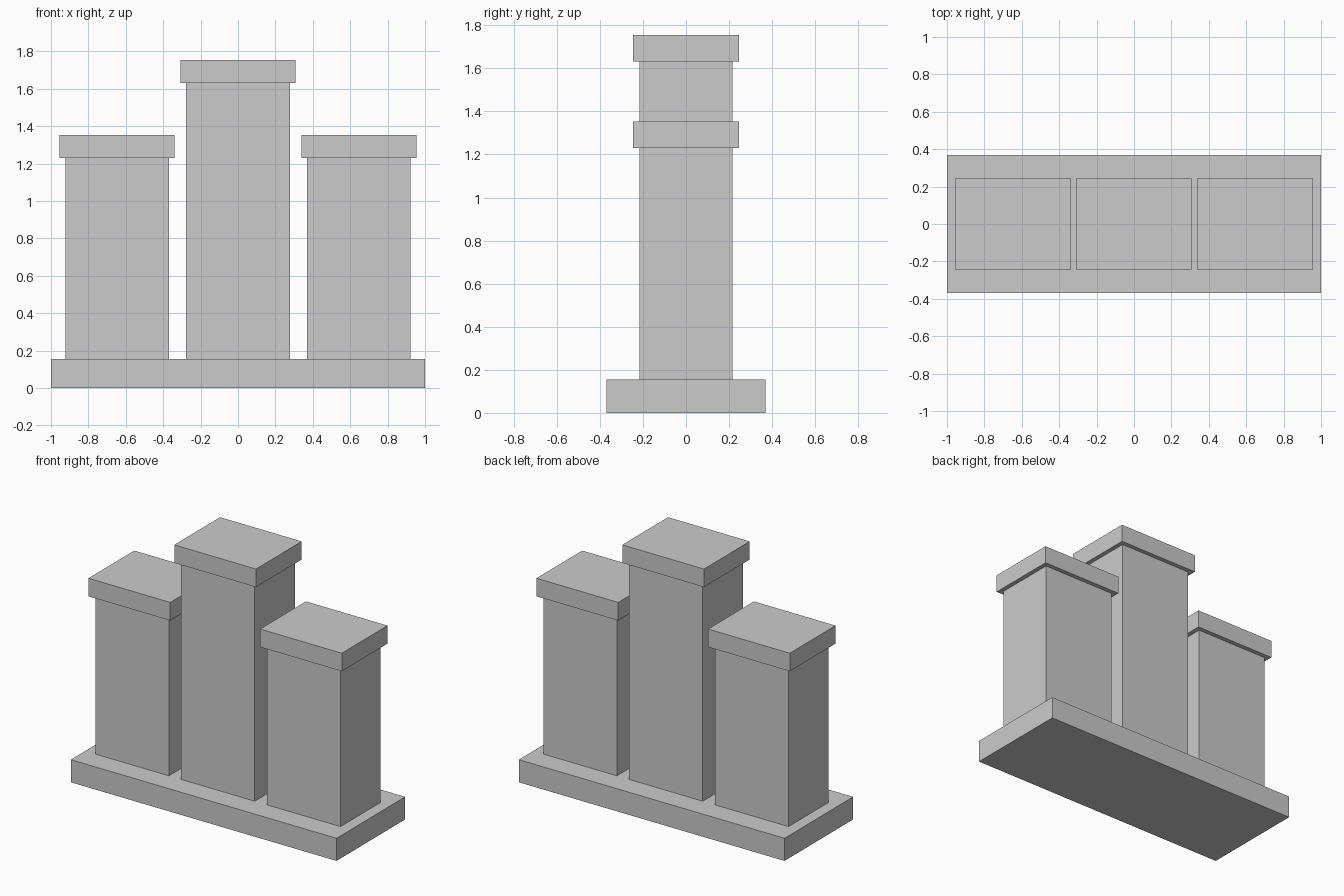
import bpy

if "Cube" in bpy.data.objects:
    bpy.data.objects.remove(bpy.data.objects["Cube"])

BASE_TOP = 0.154
CAP_HEIGHT = 0.123


def box(name, x, width, depth, z0, z1):
    """Axis-aligned box centred on (x, 0), spanning z0 to z1."""
    bpy.ops.mesh.primitive_cube_add(size=1, location=(x, 0, (z0 + z1) / 2))
    obj = bpy.context.object
    obj.name = name
    obj.scale = (width, depth, z1 - z0)
    bpy.ops.object.transform_apply(location=False, rotation=False, scale=True)
    return obj


def pillar(name, x, top):
    """Rectangular shaft with a slightly overhanging cap."""
    cap_bottom = top - CAP_HEIGHT
    box(name + "_shaft", x, 0.554, 0.431, BASE_TOP, cap_bottom)
    box(name + "_cap", x, 0.615, 0.492, cap_bottom, top)


# Base slab
box("base", 0, 2.0, 0.738, 0, BASE_TOP)

# Three pillars, the middle one taller
pillar("left_pillar", -0.646, 1.354)
pillar("middle_pillar", 0, 1.754)
pillar("right_pillar", 0.646, 1.354)
